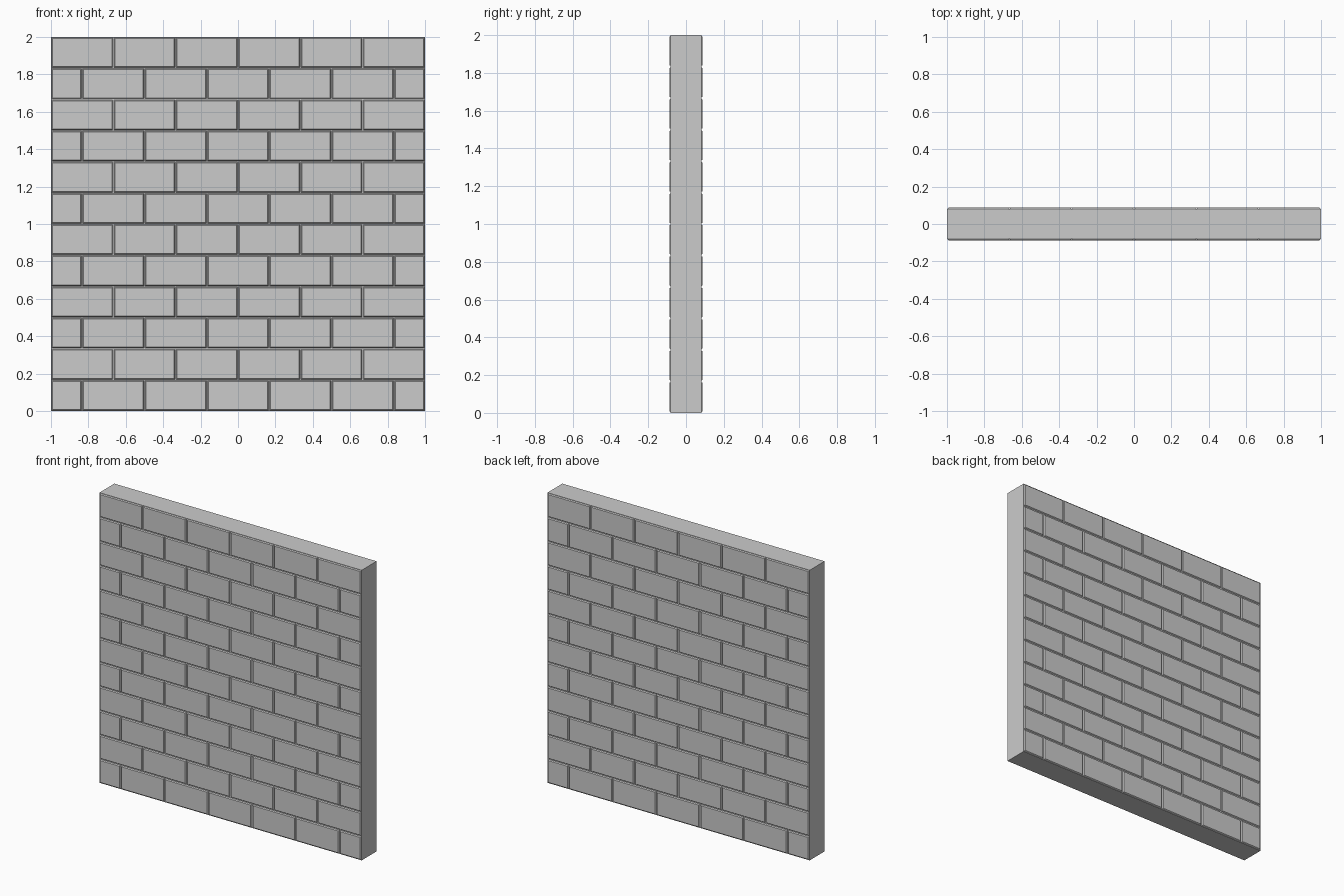
import bpy, bmesh

if "Cube" in bpy.data.objects:
    bpy.data.objects.remove(bpy.data.objects["Cube"])

ROWS, U = 12, 1 / 6        # brick courses, half-brick length = course height
FACE, FLOOR = 0.088, 0.081  # brick face and mortar floor, measured from y = 0

bm = bmesh.new()


def brick_cells(y):
    """Running-bond cells on one side of the wall; half bricks end even rows."""
    cells = []
    for r in range(ROWS):
        cuts = [0, *range(1, 12, 2), 12] if r % 2 == 0 else list(range(0, 13, 2))
        for a, b in zip(cuts, cuts[1:]):
            lower = [(i, r) for i in range(a, b + 1)]
            upper = [(i, r + 1) for i in range(b, a - 1, -1)]
            ring = lower + upper
            if y > 0:
                ring.reverse()
            cells.append(bm.faces.new([bm.verts.new((i * U - 1, y, k * U)) for i, k in ring]))
    return cells


# Front and back brick patterns, welded along shared joints
cells = brick_cells(-FLOOR) + brick_cells(FLOOR)
bmesh.ops.remove_doubles(bm, verts=bm.verts[:], dist=1e-4)
cells = bm.faces[:]

# Ends, top and underside of the wall
rim = [e for e in bm.edges if e.is_boundary]
bmesh.ops.bridge_loops(bm, edges=rim)
bmesh.ops.recalc_face_normals(bm, faces=bm.faces[:])
bm.normal_update()

# Mortar strip, then raised brick with sloped edges
bmesh.ops.inset_individual(bm, faces=cells, thickness=0.003, depth=0, use_even_offset=True)
bm.normal_update()
bmesh.ops.inset_individual(bm, faces=cells, thickness=0.005, depth=FACE - FLOOR, use_even_offset=True)

mesh = bpy.data.meshes.new("brick_wall")
bm.to_mesh(mesh)
bm.free()
wall = bpy.data.objects.new("brick_wall", mesh)
bpy.context.collection.objects.link(wall)
